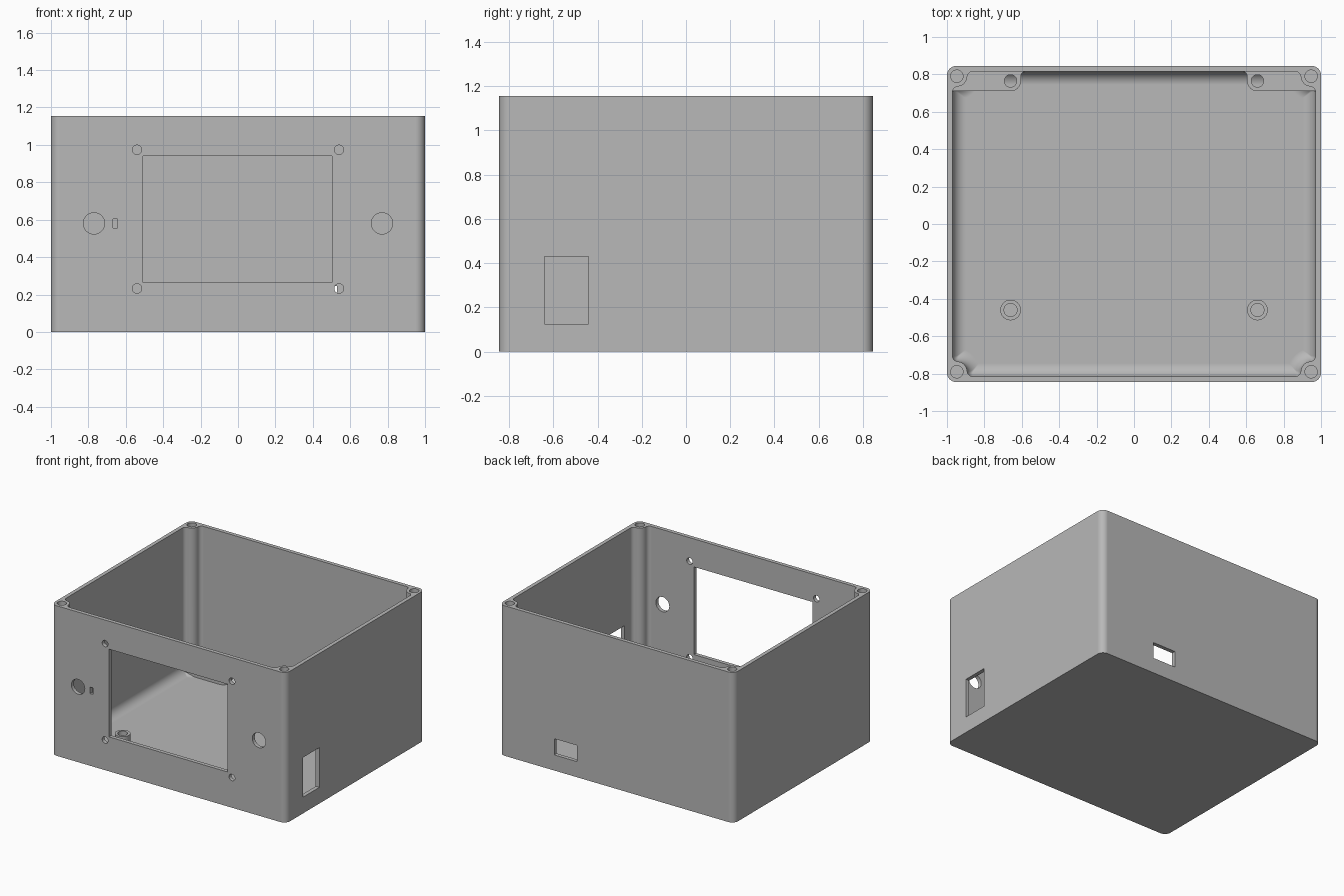
import bpy, bmesh
from math import sin, cos, pi, atan2, sqrt

old = bpy.data.objects.get("Cube")
if old:
    bpy.data.objects.remove(old, do_unlink=True)

HX, HY, HEIGHT = 1.0, 0.845, 1.155      # outer half sizes and height
WALL, FLOOR, FILLET = 0.03, 0.035, 0.07
POST_X, POST_Y, POST_R = 0.947, 0.79, 0.055
STAND_TOP = 0.105

grey = bpy.data.materials.new("grey_plastic")
grey.use_nodes = True
colour = (0.48, 0.48, 0.48, 1)
grey.diffuse_color = colour
grey.node_tree.nodes["Principled BSDF"].inputs["Base Color"].default_value = colour


def arc(cx, cy, r, a0, a1, n=10):
    return [(cx + r * cos(a0 + (a1 - a0) * i / n),
             cy + r * sin(a0 + (a1 - a0) * i / n)) for i in range(n + 1)]


def four_corners(corner):
    """Mirror a (+x, +y) corner outline into a closed counter-clockwise loop."""
    loop = []
    for sx, sy in ((1, 1), (-1, 1), (-1, -1), (1, -1)):
        pts = [(sx * x, sy * y) for x, y in corner]
        loop += pts if sx * sy > 0 else pts[::-1]
    return loop


def loft(name, levels):
    """Solid through a list of (loop, z) sections of equal length."""
    bm = bmesh.new()
    rings = [[bm.verts.new((x, y, z)) for x, y in loop] for loop, z in levels]
    n = len(rings[0])
    for low, high in zip(rings, rings[1:]):
        for i in range(n):
            j = (i + 1) % n
            bm.faces.new((low[i], low[j], high[j], high[i]))
    bm.faces.new(rings[0][::-1])
    bm.faces.new(rings[-1])
    bmesh.ops.recalc_face_normals(bm, faces=bm.faces)
    mesh = bpy.data.meshes.new(name)
    bm.to_mesh(mesh)
    bm.free()
    ob = bpy.data.objects.new(name, mesh)
    bpy.context.collection.objects.link(ob)
    mesh.materials.append(grey)
    return ob


def box(x0, x1, y0, y1, z0, z1):
    loop = [(x0, y0), (x1, y0), (x1, y1), (x0, y1)]
    return loft("cutter", [(loop, z0), (loop, z1)])


def upright(x, y, r, z0, z1, name="cutter"):
    loop = arc(x, y, r, 0, 2 * pi, 40)[:-1]
    return loft(name, [(loop, z0), (loop, z1)])


def front_hole(x, z, r):
    ob = upright(0, 0, r, -0.06, 0.06)
    ob.rotation_euler.x = pi / 2
    ob.location = (x, -HY, z)
    return ob


def activate(ob):
    bpy.ops.object.select_all(action='DESELECT')
    ob.select_set(True)
    bpy.context.view_layer.objects.active = ob


def cut(ob, cutters):
    for c in cutters:
        c.hide_render = True
        mod = ob.modifiers.new("cut", 'BOOLEAN')
        mod.operation, mod.solver, mod.object = 'DIFFERENCE', 'EXACT', c
        activate(ob)
        bpy.ops.object.modifier_apply(modifier=mod.name)
        bpy.data.objects.remove(c, do_unlink=True)


def finish(ob):
    activate(ob)
    bpy.ops.object.shade_smooth_by_angle(angle=pi / 6)
    mod = ob.modifiers.new("even_shading", 'WEIGHTED_NORMAL')
    mod.keep_sharp = True


def cavity_loop(d):
    """Inner outline shrunk by d, wrapping round the corner screw posts."""
    a, b, r = HX - WALL - d, HY - WALL - d, POST_R + d
    f = max(0.03 - d, 0.005)
    x1, y2 = a - f, b - f
    y1 = POST_Y - sqrt((r + f) ** 2 - (POST_X - x1) ** 2)
    x2 = POST_X - sqrt((r + f) ** 2 - (POST_Y - y2) ** 2)
    t1 = atan2(POST_Y - y1, POST_X - x1)
    t2 = atan2(POST_Y - y2, POST_X - x2)
    return four_corners(arc(x1, y1, f, 0, t1, 6)
                        + arc(POST_X, POST_Y, r, t1 + pi, t2 + pi, 12)[1:-1]
                        + arc(x2, y2, f, t2, pi / 2, 6))


# Case: rounded box, hollowed with a filleted floor
outline = four_corners(arc(HX - 0.05, HY - 0.05, 0.05, 0, pi / 2, 12))
case = loft("case", [(outline, 0), (outline, HEIGHT)])
levels = []
for k in range(9):
    t = pi / 2 * (1 - k / 8)
    levels.append((cavity_loop(FILLET * (1 - cos(t))), FLOOR + FILLET * (1 - sin(t))))
levels.append((cavity_loop(0), HEIGHT + 0.1))
cut(case, [loft("cutter", levels)])

# Front openings: display window, its screw holes, two round holes and a slot
front = (-HY - 0.05, -HY + 0.06)
cutters = [box(-0.507, 0.503, *front, 0.265, 0.94),
           box(-0.668, -0.643, *front, 0.555, 0.605)]
for s in (-1, 1):
    cutters.append(front_hole(s * 0.77, 0.58, 0.057))
    cutters += [front_hole(s * 0.54, z, 0.025) for z in (0.232, 0.974)]

# Side and back openings
cutters.append(box(HX - 0.06, HX + 0.05, -0.64, -0.44, 0.125, 0.43))
cutters.append(box(0.335, 0.53, HY - 0.06, HY + 0.05, 0.12, 0.245))

# Screw holes in the corner posts
cutters += [upright(sx * POST_X, sy * POST_Y, 0.033, HEIGHT - 0.3, HEIGHT + 0.1)
            for sx in (-1, 1) for sy in (-1, 1)]
cut(case, cutters)
finish(case)

# Board supports: round standoffs at the front, wall blocks at the back
block = ([(0.58, 0.825), (0.98, 0.825), (0.98, 0.71)][::-1]
         + arc(0.58, 0.79, 0.025, pi / 2, 0, 8)
         + arc(0.66, 0.765, 0.055, pi, 1.5 * pi, 12))
for side, s in (("left", 1), ("right", -1)):
    standoff = upright(s * 0.66, -0.46, 0.055, 0.01, STAND_TOP, side + "_standoff")
    cut(standoff, [upright(s * 0.66, -0.46, 0.035, -0.05, STAND_TOP + 0.1)])
    finish(standoff)
    loop = [(s * x, y) for x, y in block]
    support = loft(side + "_back_support", [(loop, 0.01), (loop, STAND_TOP)])
    cut(support, [upright(s * 0.66, 0.765, 0.033, -0.05, STAND_TOP + 0.1)])
    finish(support)
